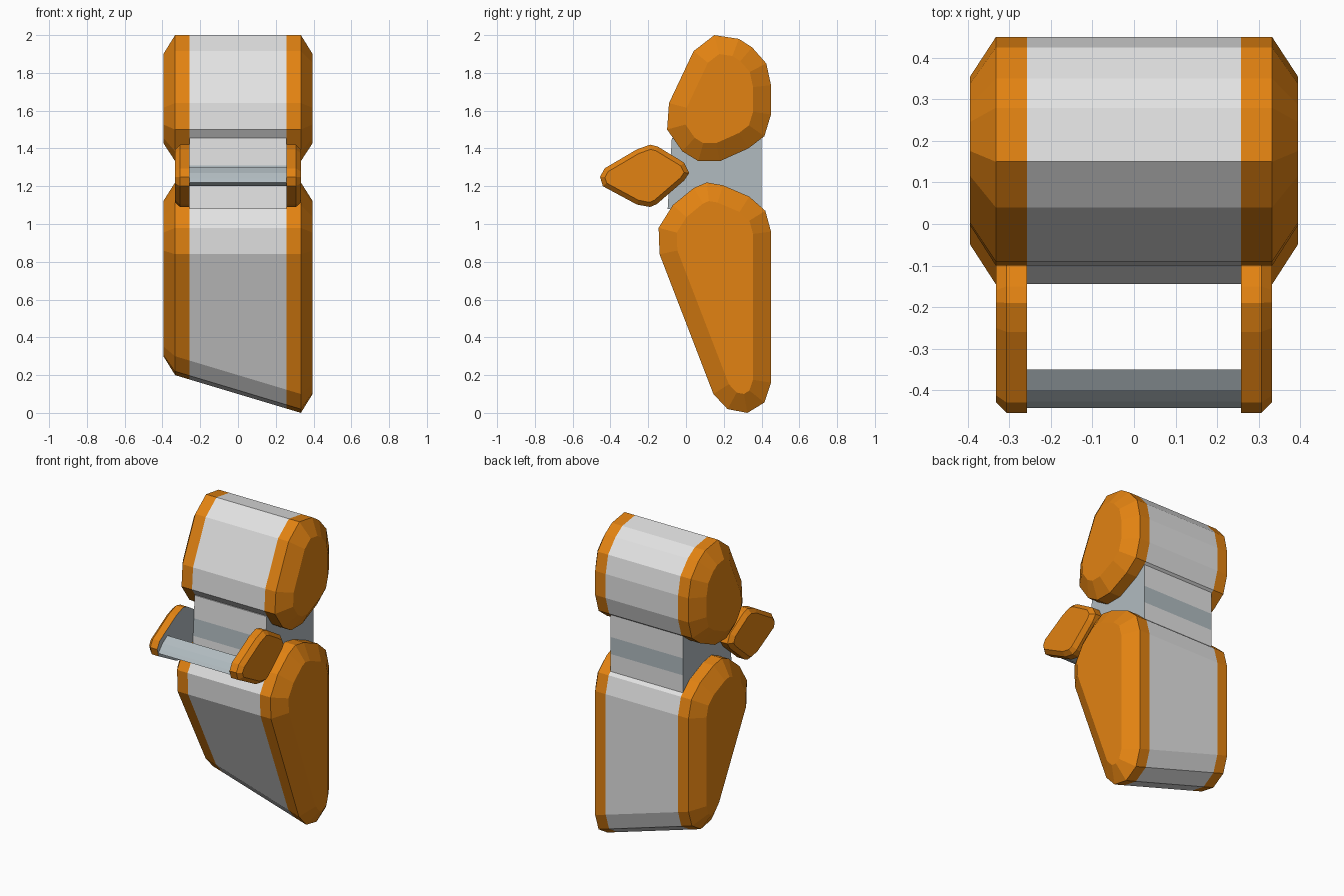
import bpy, bmesh
from mathutils import Vector

if "Cube" in bpy.data.objects:
    bpy.data.objects.remove(bpy.data.objects["Cube"])


def material(name, rgb):
    m = bpy.data.materials.new(name)
    m.diffuse_color = (*rgb, 1)
    m.use_nodes = True
    m.node_tree.nodes["Principled BSDF"].inputs["Base Color"].default_value = m.diffuse_color
    return m


ORANGE = material("orange shell", (0.76, 0.225, 0.006))
WHITE = material("light grey panel", (0.76, 0.76, 0.76))
STEEL = material("blue grey core", (0.44, 0.50, 0.53))


def inset(pts, d):
    """Mitred inward offset of a clockwise (y, z) outline."""
    out = []
    for i, p in enumerate(pts):
        p = Vector(p)
        a = (p - Vector(pts[i - 1])).normalized()
        b = (Vector(pts[(i + 1) % len(pts)]) - p).normalized()
        na, nb = Vector((a.y, -a.x)), Vector((b.y, -b.x))
        out.append(tuple(p + (na + nb) * d / (1 + na.dot(nb))))
    return out


def loft(name, stations, mats, rule):
    """Skin equal-length (y, z) outlines placed at successive x positions."""
    bm = bmesh.new()
    rings = [[bm.verts.new((x, y, z)) for y, z in pts] for x, pts in stations]
    n = len(rings[0])
    for r, s in zip(rings, rings[1:]):
        for i in range(n):
            j = (i + 1) % n
            bm.faces.new((r[i], r[j], s[j], s[i]))
    bm.faces.new(rings[0])
    bm.faces.new(rings[-1])
    bmesh.ops.recalc_face_normals(bm, faces=bm.faces)
    for f in bm.faces:
        f.material_index = rule(f.calc_center_median(), f.normal)
    me = bpy.data.meshes.new(name)
    bm.to_mesh(me)
    bm.free()
    for m in mats:
        me.materials.append(m)
    ob = bpy.data.objects.new(name, me)
    bpy.context.collection.objects.link(ob)
    return ob


def slant(pts, x, amount):
    """Raise the low points of an outline towards the left side."""
    t = min(max((0.333 - x) / 0.666, 0), 1)
    return [(y, z + amount * t if z < 0.4 else z) for y, z in pts]


def body(name, outline, amount):
    core = inset(outline, 0.095)
    stations = [(x, slant(core if abs(x) > 0.35 else outline, x, amount))
                for x in (-0.395, -0.333, -0.258, 0.258, 0.333, 0.395)]
    loft(name, stations, [WHITE, ORANGE], lambda c, n: int(abs(c.x) > 0.2))


# Upper and lower body blocks: pale middle, chamfered orange sides
upper = [(0.15, 2.0), (0.28, 1.98), (0.35, 1.935), (0.425, 1.85), (0.45, 1.735),
         (0.45, 1.58), (0.415, 1.465), (0.33, 1.4), (0.18, 1.333), (0.065, 1.333),
         (-0.02, 1.385), (-0.1, 1.5), (-0.09, 1.64), (0.04, 1.915)]
lower = [(0.11, 1.22), (0.195, 1.205), (0.335, 1.145), (0.42, 1.07), (0.45, 0.96),
         (0.45, 0.16), (0.415, 0.055), (0.325, 0.0), (0.22, 0.02), (0.145, 0.1),
         (-0.14, 0.84), (-0.145, 0.98), (-0.07, 1.1), (0.04, 1.19)]
body("upper_body", upper, 0)
body("lower_body", lower, 0.2)

# Neck: blue grey sides and middle band, pale front and back
neck = [(-0.075, 1.455), (0.40, 1.455), (0.40, 1.31), (0.40, 1.2), (0.40, 1.08),
        (-0.097, 1.08), (-0.09, 1.2), (-0.083, 1.31)]
loft("neck", [(-0.257, neck), (0.257, neck)], [WHITE, STEEL],
     lambda c, n: int(abs(n.x) > 0.5 or 1.2 < c.z < 1.31))

# Side grips: bevelled orange outside, blue grey inside
grip = [(-0.455, 1.25), (-0.43, 1.295), (-0.26, 1.395), (-0.19, 1.42), (-0.15, 1.41),
        (-0.01, 1.325), (0.017, 1.27), (-0.01, 1.23), (-0.155, 1.105), (-0.19, 1.09),
        (-0.26, 1.103), (-0.44, 1.2)]
for side, s in (("left", -1), ("right", 1)):
    loft(side + "_grip", [(s * 0.258, grip), (s * 0.307, grip), (s * 0.333, inset(grip, 0.024))],
         [ORANGE, STEEL], lambda c, n, s=s: int(n.x * s < -0.5))

# Front bar joining the grips
bar = [(-0.35, 1.3), (-0.40, 1.27), (-0.427, 1.24), (-0.443, 1.22), (-0.40, 1.2), (-0.35, 1.2)]
loft("front_bar", [(-0.26, bar), (0.26, bar)], [STEEL], lambda c, n: 0)
